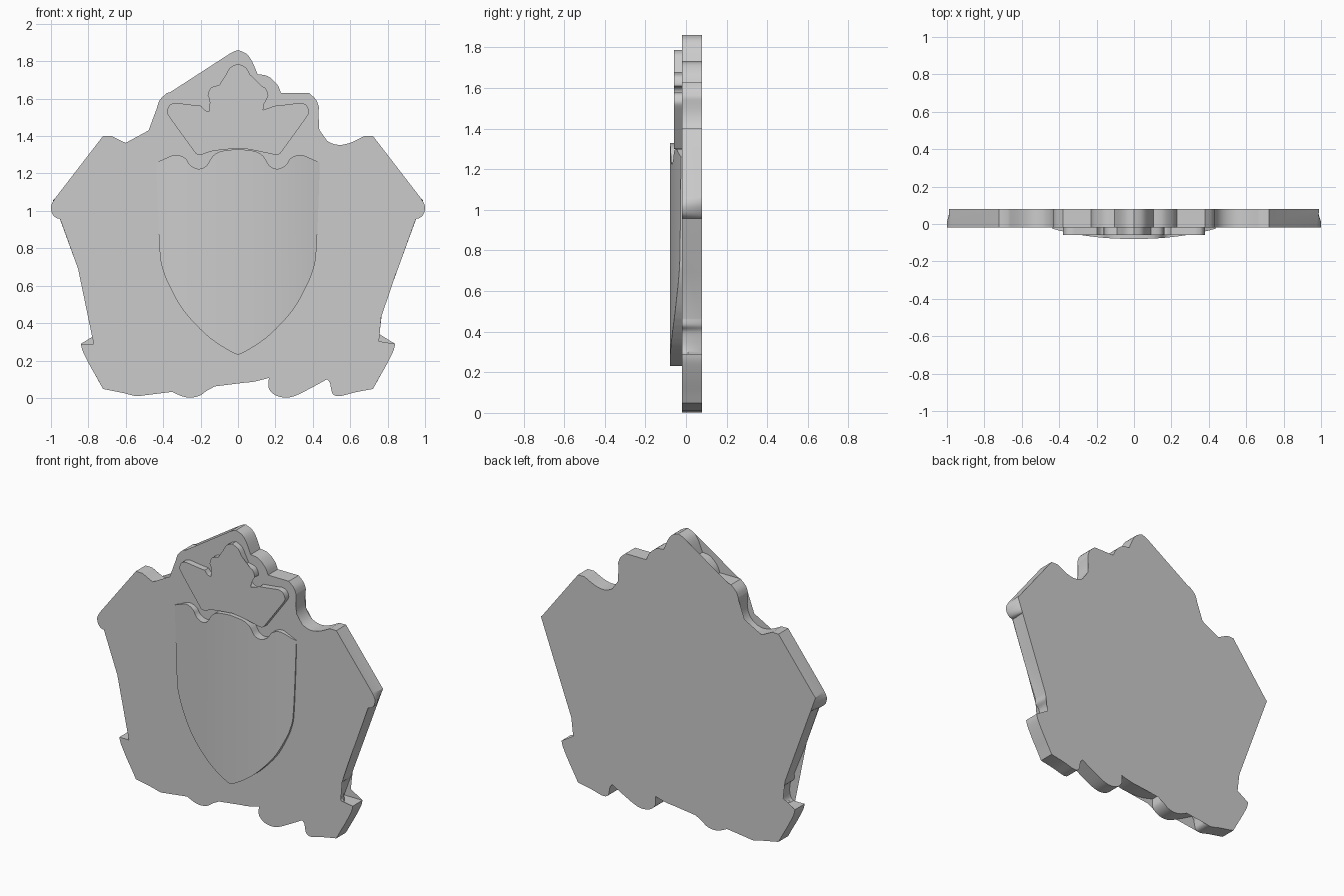
import bpy, bmesh, math

if "Cube" in bpy.data.objects:
    bpy.data.objects.remove(bpy.data.objects["Cube"])

grey = bpy.data.materials.new("stone grey")
grey.diffuse_color = (0.6, 0.6, 0.6, 1)
grey.use_nodes = True
grey.node_tree.nodes["Principled BSDF"].inputs["Base Color"].default_value = grey.diffuse_color


def smooth_run(pts, steps=4):
    """Catmull-Rom curve through the points; a run of two points stays straight."""
    if len(pts) < 3:
        return list(pts)
    out = []
    for i in range(len(pts) - 1):
        a, b = pts[max(i - 1, 0)], pts[i]
        c, d = pts[i + 1], pts[min(i + 2, len(pts) - 1)]
        for s in range(steps):
            t = s / steps
            out.append(tuple(0.5 * (2 * q + (r - p) * t + (2 * p - 5 * q + 4 * r - u) * t * t
                                    + (3 * q - p - 3 * r + u) * t ** 3)
                             for p, q, r, u in zip(a, b, c, d)))
    out.append(pts[-1])
    return out


def mirrored_outline(runs):
    """Join the runs of the right half from top to bottom, then mirror them."""
    half = []
    for run in runs:
        for p in smooth_run(run):
            if not half or math.dist(p, half[-1]) > 1e-4:
                half.append(p)
    return half + [(-x, z) for x, z in half[-2:0:-1]]


def finish(name, bm):
    bmesh.ops.triangulate(bm, faces=[f for f in bm.faces if len(f.verts) > 4])
    bmesh.ops.recalc_face_normals(bm, faces=bm.faces[:])
    mesh = bpy.data.meshes.new(name)
    bm.to_mesh(mesh)
    bm.free()
    mesh.materials.append(grey)
    ob = bpy.data.objects.new(name, mesh)
    bpy.context.collection.objects.link(ob)
    bpy.ops.object.select_all(action='DESELECT')
    ob.select_set(True)
    bpy.context.view_layer.objects.active = ob
    bpy.ops.object.shade_smooth_by_angle(angle=math.radians(30))


def loft(name, layers):
    """Solid through a stack of (y, outline) layers."""
    bm = bmesh.new()
    rings = [[bm.verts.new((x, y, z)) for x, z in outline] for y, outline in layers]
    n = len(rings[0])
    for r, s in zip(rings, rings[1:]):
        for i in range(n):
            j = (i + 1) % n
            bm.faces.new((r[i], r[j], s[j], s[i]))
    bm.faces.new(rings[0])
    bm.faces.new(rings[-1])
    finish(name, bm)


# Backing plate: scrolled front outline, simpler straight sides at the back
plate = mirrored_outline([
    [(0, 1.86), (.045, 1.84), (.075, 1.80), (.105, 1.73)],
    [(.105, 1.73), (.16, 1.72), (.21, 1.675), (.23, 1.63)],
    [(.23, 1.63), (.38, 1.63)],
    [(.38, 1.63), (.417, 1.595), (.433, 1.555)],
    [(.433, 1.555), (.427, 1.48), (.44, 1.42), (.476, 1.375), (.535, 1.353),
     (.60, 1.364), (.675, 1.40)],
    [(.675, 1.40), (.722, 1.40)],
    [(.722, 1.40), (.98, 1.065)],
    [(.98, 1.065), (1.0, 1.025), (.993, .985), (.972, .963), (.947, .957)],
    [(.947, .957), (.855, .69)],
    [(.855, .69), (.765, .465)],
    [(.765, .465), (.765, .43), (.738, .40), (.733, .342), (.743, .305), (.76, .289)],
    [(.76, .289), (.84, .289)],
    [(.84, .289), (.83, .25), (.79, .17), (.75, .10), (.722, .048)],
    [(.722, .048), (.626, .03), (.545, .01), (.508, .02), (.497, .053), (.492, .08), (.476, .10)],
    [(.476, .10), (.39, .053), (.31, .013), (.257, .002), (.203, .013), (.165, .05), (.165, .107)],
    [(.165, .107), (.08, .086), (0, .08)],
])


def back_point(p):
    x, z = p
    on_side = .285 < z < 1.06 and abs(x) > .7 and not (abs(x) > .8 and z < .4)
    if on_side:
        x = math.copysign(.708 + .282 * (z - .289) / .771, x)
    return x, z


loft("backing_plate", [(-.02, plate), (.01, plate), (.08, [back_point(p) for p in plate])])

# Crown relief
crown = mirrored_outline([
    [(0, 1.787), (.043, 1.765), (.07, 1.717), (.09, 1.675)],
    [(.09, 1.675), (.144, 1.658), (.162, 1.615), (.144, 1.604), (.118, 1.60), (.107, 1.572),
     (.134, 1.54), (.171, 1.535), (.198, 1.562)],
    [(.198, 1.562), (.25, 1.567), (.332, 1.578)],
    [(.332, 1.578), (.364, 1.567), (.38, 1.53), (.364, 1.497)],
    [(.364, 1.497), (.225, 1.305)],
    [(.225, 1.305), (.198, 1.30), (.134, 1.32), (0, 1.335)],
])
loft("crown", [(-.06, crown), (-.015, crown)])

# Shield: columns between a scalloped top and a pointed bottom, bowed forward
top_edge = smooth_run([(0, 1.33), (.086, 1.32), (.134, 1.294), (.17, 1.24), (.214, 1.225),
                       (.257, 1.246), (.283, 1.283), (.337, 1.30), (.40, 1.275), (.437, 1.26)])
low_edge = smooth_run([(0, .23), (.064, .262), (.17, .337), (.29, .465), (.36, .585),
                       (.40, .68), (.42, .80), (.437, 1.24)])


def height_at(edge, x):
    for (x0, z0), (x1, z1) in zip(edge, edge[1:]):
        if x <= x1:
            return z0 + (z1 - z0) * (x - x0) / (x1 - x0)
    return edge[-1][1]


half_x = sorted({round(p[0], 4) for p in top_edge + low_edge})
columns = [-x for x in half_x[:0:-1]] + half_x
bm = bmesh.new()
rows = []
for x in columns:
    ax = abs(x)
    front = -.08 + .055 * (ax / .437) ** 2.2
    zt, zb = height_at(top_edge, ax), height_at(low_edge, ax)
    rows.append([bm.verts.new(c) for c in
                 ((x, front, zt), (x, front, zb), (x, -.015, zb), (x, -.015, zt))])
for a, b in zip(rows, rows[1:]):
    for i in range(4):
        j = (i + 1) % 4
        bm.faces.new((a[i], a[j], b[j], b[i]))
bm.faces.new(rows[0])
bm.faces.new(rows[-1])
finish("shield", bm)
